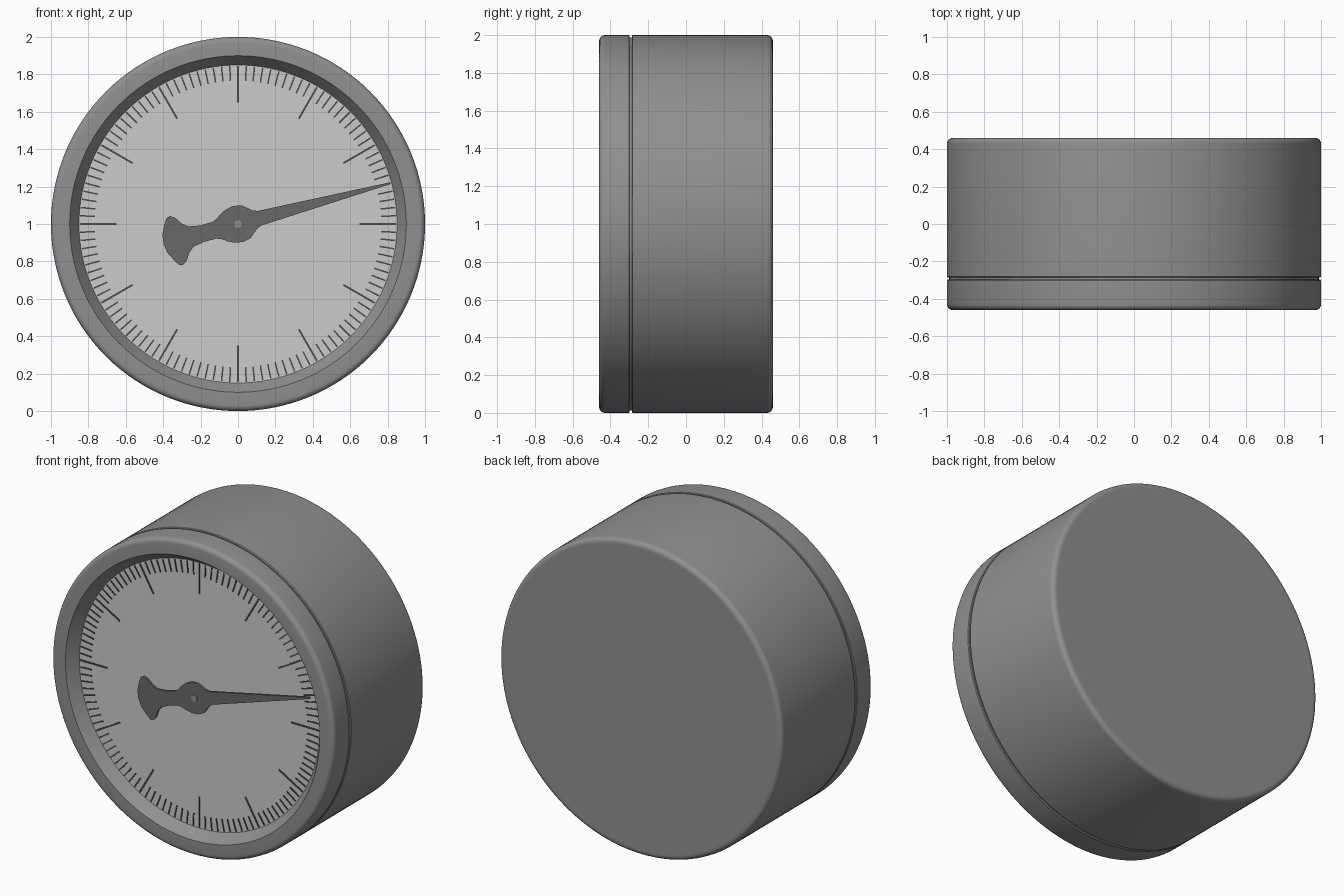
import bpy, bmesh, math
from mathutils import Matrix, Vector

if "Cube" in bpy.data.objects:
    bpy.data.objects.remove(bpy.data.objects["Cube"])

CENTRE = (0, 0, 1)
DIAL_Y = -0.39


def material(name, v):
    m = bpy.data.materials.new(name)
    m.diffuse_color = (v, v, v, 1)
    m.use_nodes = True
    m.node_tree.nodes["Principled BSDF"].inputs["Base Color"].default_value = m.diffuse_color
    return m


def finish(bm, name, mat=None, smooth=True):
    bmesh.ops.recalc_face_normals(bm, faces=bm.faces)
    mesh = bpy.data.meshes.new(name)
    bm.to_mesh(mesh)
    bm.free()
    ob = bpy.data.objects.new(name, mesh)
    ob.location = CENTRE
    bpy.context.collection.objects.link(ob)
    if mat:
        mesh.materials.append(mat)
    if smooth:
        bpy.ops.object.select_all(action='DESELECT')
        ob.select_set(True)
        bpy.context.view_layer.objects.active = ob
        bpy.ops.object.shade_smooth_by_angle(angle=math.radians(35))
    return ob


def lathe(name, profile, steps=128, mat=None):
    """Spin (radius, y) points around the y axis; r = 0 ends close to a point."""
    bm = bmesh.new()
    vs = [bm.verts.new((r, y, 0)) for r, y in profile]
    es = [bm.edges.new(p) for p in zip(vs, vs[1:])]
    bmesh.ops.spin(bm, geom=vs + es, cent=(0, 0, 0), axis=(0, 1, 0),
                   angle=math.tau, steps=steps, use_duplicate=False)
    bmesh.ops.remove_doubles(bm, verts=bm.verts, dist=1e-5)
    return finish(bm, name, mat)


def fillet(r, y, size, start, n=5):
    """Quarter-circle points around (r, y), from angle start turning 90 degrees."""
    return [(r + size * math.cos(start + i * math.pi / 2 / n),
             y + size * math.sin(start + i * math.pi / 2 / n)) for i in range(n + 1)]


case_grey = material("case_grey", 0.28)
light = material("dial_light", 0.6)
dark = material("marking_dark", 0.07)
mid = material("needle_grey", 0.14)

# Case and bezel ring in one turned shell, with the seam groove between them
lathe("case_and_bezel",
      [(0.85, DIAL_Y + 0.01), (0.85, DIAL_Y), (0.9, -0.46)]
      + fillet(0.97, -0.43, 0.03, -math.pi / 2)
      + [(1, -0.303), (0.996, -0.298), (0.988, -0.298), (0.988, -0.287),
         (0.996, -0.287), (1, -0.282)]
      + fillet(0.97, 0.43, 0.03, 0)
      + [(0.96, 0.46), (0, 0.46)], mat=case_grey)

# Dial plate
lathe("dial_plate", [(0, DIAL_Y), (0.852, DIAL_Y)], mat=light)

# Scale marks: one every 3 degrees, a long one every 30
bm = bmesh.new()
for i in range(120):
    major = i % 10 == 0
    inner, outer, width = (0.65, 0.845, 0.01) if major else (0.765, 0.845, 0.008)
    m = (Matrix.Rotation(math.radians(3 * i), 4, 'Y')
         @ Matrix.Translation(((inner + outer) / 2, DIAL_Y - 0.001, 0))
         @ Matrix.Diagonal((outer - inner, 0.006, width, 1)))
    bmesh.ops.create_cube(bm, size=1, matrix=m)
finish(bm, "scale_marks", dark, smooth=False)

# Needle: half outline mirrored across its axis, then extruded and tilted
half = [(-0.405, 0.05), (-0.38, 0.10), (-0.36, 0.13), (-0.34, 0.135),
        (-0.315, 0.118), (-0.29, 0.08), (-0.26, 0.056), (-0.20, 0.045),
        (-0.13, 0.046), (-0.10, 0.058), (-0.08, 0.074), (-0.045, 0.091),
        (0, 0.10), (0.045, 0.091), (0.07, 0.070), (0.09, 0.052),
        (0.12, 0.040), (0.84, 0.005)]
outline = half + [(u, -v) for u, v in reversed(half)] + [(-0.412, 0)]
bm = bmesh.new()
face = bm.faces.new([bm.verts.new((u, -0.44, v)) for u, v in outline])
ext = bmesh.ops.extrude_face_region(bm, geom=[face], use_keep_orig=True)
bmesh.ops.translate(bm, vec=Vector((0, 0.015, 0)),
                    verts=[g for g in ext["geom"] if isinstance(g, bmesh.types.BMVert)])
bmesh.ops.rotate(bm, verts=bm.verts, matrix=Matrix.Rotation(math.radians(-15), 3, 'Y'))
finish(bm, "needle", mid)

# Pivot pin holding the needle above the dial
lathe("pivot_pin", [(0, -0.445), (0.02, -0.445), (0.02, DIAL_Y)], steps=24, mat=case_grey)
